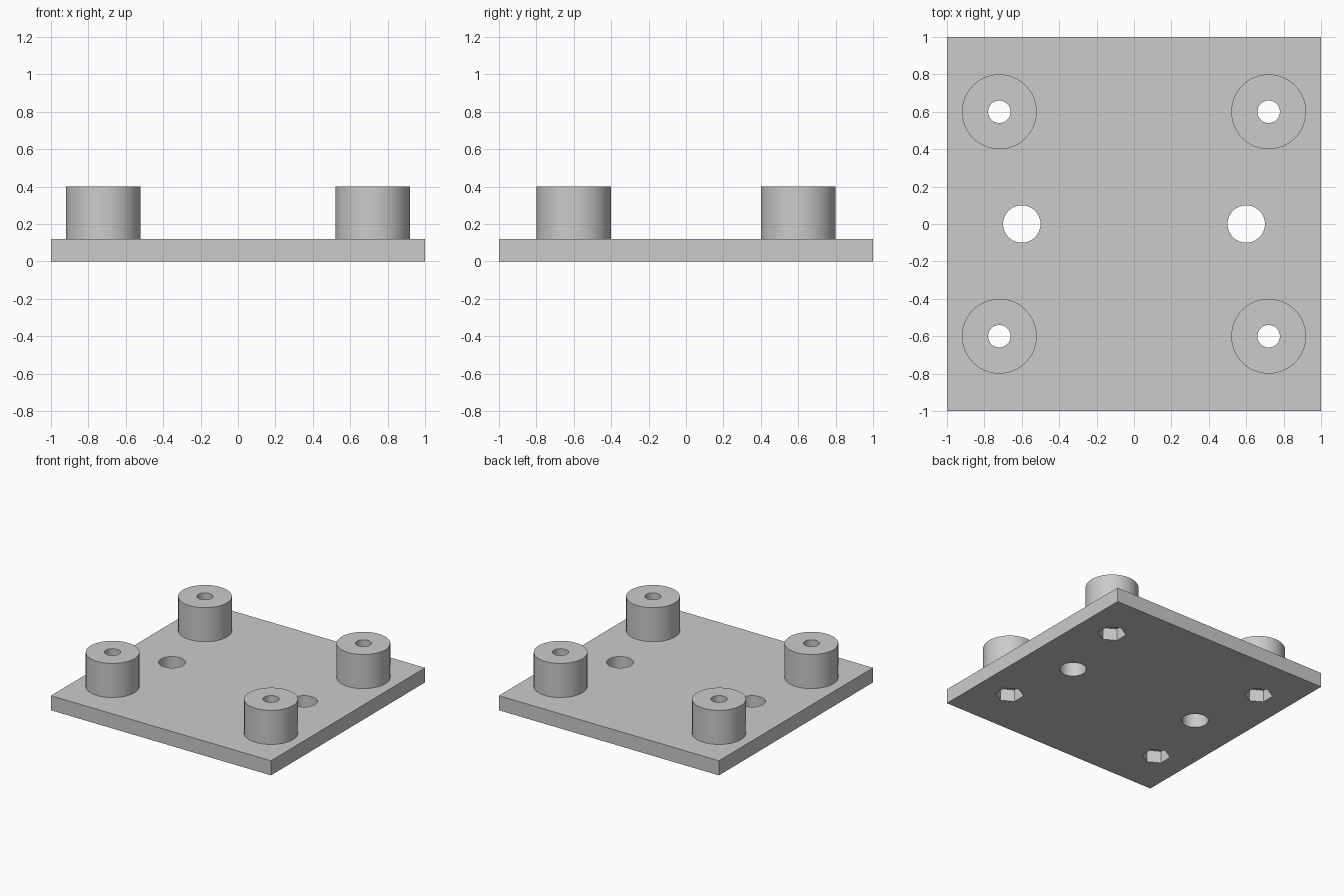
import bpy
import math

cube = bpy.data.objects.get("Cube")
if cube:
    bpy.data.objects.remove(cube, do_unlink=True)

SIDES = 48
PLATE_TOP = 0.12
BOSS_TOP = 0.40
POCKET_DEPTH = 0.10
MOUNTS = [(x, y) for x in (-0.72, 0.72) for y in (-0.6, 0.6)]

grey = bpy.data.materials.new("plain grey")
grey.use_nodes = True
colour = (0.6, 0.6, 0.6, 1)
grey.diffuse_color = colour
grey.node_tree.nodes["Principled BSDF"].inputs["Base Color"].default_value = colour


def prism(name, x, y, radius, z0, z1, sides=SIDES, turn=0.0):
    """Upright prism or cylinder between two heights."""
    bpy.ops.mesh.primitive_cylinder_add(
        vertices=sides, radius=radius, depth=z1 - z0,
        location=(x, y, (z0 + z1) / 2), rotation=(0, 0, turn))
    obj = bpy.context.object
    obj.name = name
    obj.data.materials.append(grey)
    return obj


def cut(target, cutter):
    """Subtract the cutter from the target, then discard the cutter."""
    mod = target.modifiers.new("cut", "BOOLEAN")
    mod.operation = "DIFFERENCE"
    mod.solver = "EXACT"
    mod.object = cutter
    bpy.ops.object.select_all(action="DESELECT")
    bpy.context.view_layer.objects.active = target
    target.select_set(True)
    bpy.ops.object.modifier_apply(modifier=mod.name)
    bpy.data.objects.remove(cutter, do_unlink=True)


def finish(obj):
    bpy.ops.object.select_all(action="DESELECT")
    bpy.context.view_layer.objects.active = obj
    obj.select_set(True)
    bpy.ops.object.shade_smooth_by_angle(angle=math.radians(30))


# Square base plate
bpy.ops.mesh.primitive_cube_add(size=1, location=(0, 0, PLATE_TOP / 2))
plate = bpy.context.object
plate.name = "base_plate"
plate.scale = (2, 2, PLATE_TOP)
bpy.ops.object.transform_apply(location=False, rotation=False, scale=True)
plate.data.materials.append(grey)

# Two large through holes on the centre line
for x in (-0.6, 0.6):
    cut(plate, prism("hole_cutter", x, 0, 0.1, -0.1, 0.3))

# Standoffs with screw holes, and hexagonal nut pockets underneath
for x, y in MOUNTS:
    side = "left" if x > 0 else "right"
    end = "front" if y < 0 else "back"
    boss = prism(f"{end}_{side}_standoff", x, y, 0.2, PLATE_TOP, BOSS_TOP)
    cut(boss, prism("screw_cutter", x, y, 0.06, 0, 0.6))
    cut(plate, prism("screw_cutter", x, y, 0.06, -0.1, 0.3))
    cut(plate, prism("nut_cutter", x, y, 0.107, -0.1, POCKET_DEPTH, 6))
    finish(boss)
finish(plate)
